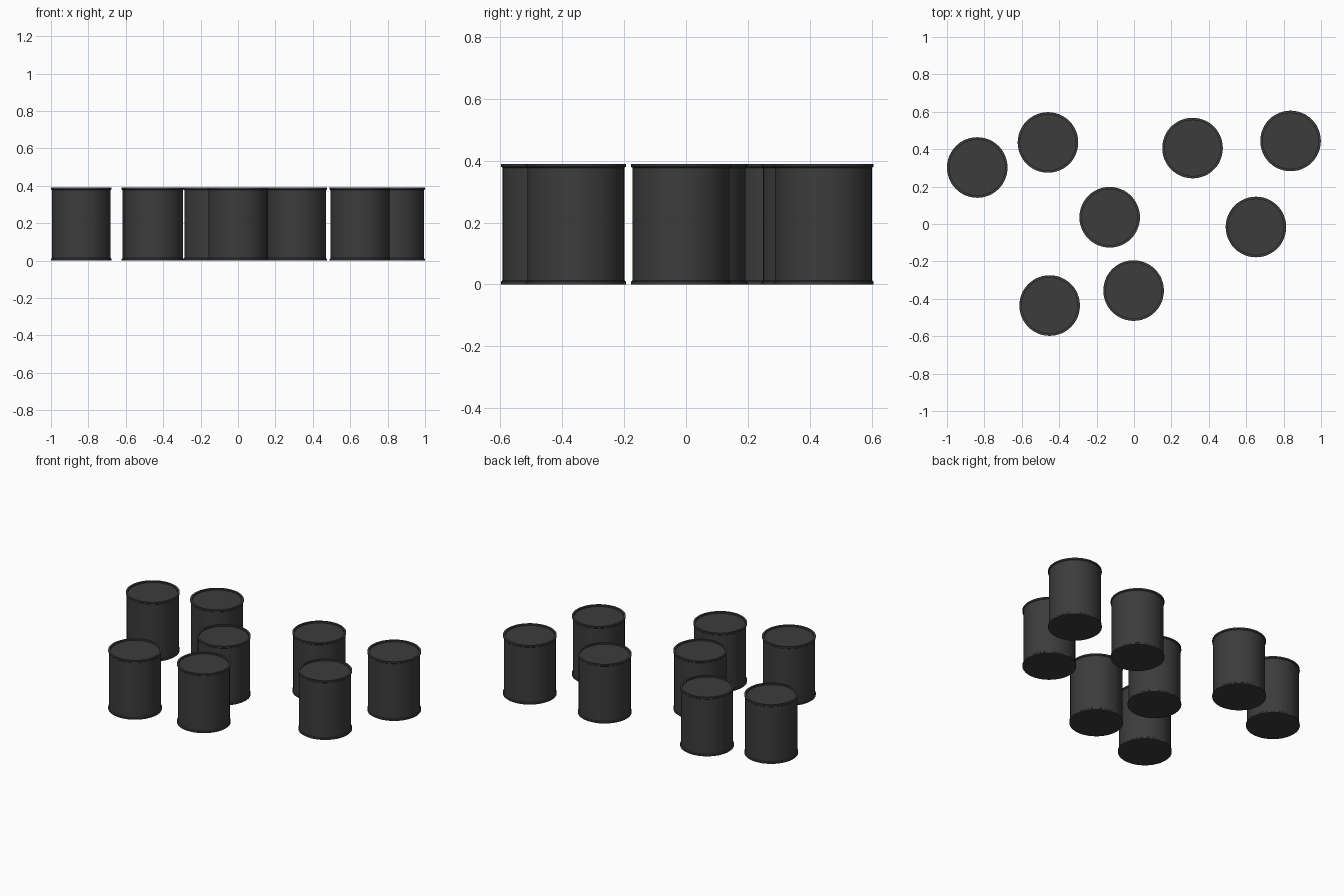
import bpy, bmesh, math

cube = bpy.data.objects.get("Cube")
if cube:
    bpy.data.objects.remove(cube)

# Dark painted metal
metal = bpy.data.materials.new("dark_grey_metal")
metal.use_nodes = True
colour = (0.045, 0.045, 0.045, 1)
metal.diffuse_color = colour
bsdf = metal.node_tree.nodes["Principled BSDF"]
bsdf.inputs["Base Color"].default_value = colour
bsdf.inputs["Roughness"].default_value = 0.6

SIDES = 48
HEIGHT = 0.39
RIM, BODY, LID = 0.162, 0.157, 0.149

# Half section of a drum: flat base, lower rim, wall, upper rim, sunken lid
PROFILE = [
    (RIM, 0), (RIM, 0.009), (BODY, 0.013),
    (BODY, HEIGHT - 0.013), (RIM, HEIGHT - 0.009), (RIM, HEIGHT),
    (LID, HEIGHT), (LID, HEIGHT - 0.009),
]


def drum_mesh():
    bm = bmesh.new()
    rings = []
    for radius, z in PROFILE:
        ring = []
        for i in range(SIDES):
            a = math.tau * i / SIDES
            ring.append(bm.verts.new((radius * math.cos(a), radius * math.sin(a), z)))
        rings.append(ring)
    for low, high in zip(rings, rings[1:]):
        for i in range(SIDES):
            j = (i + 1) % SIDES
            bm.faces.new((low[i], low[j], high[j], high[i]))
    bm.faces.new(rings[0][::-1])
    bm.faces.new(rings[-1])
    bmesh.ops.recalc_face_normals(bm, faces=bm.faces)
    mesh = bpy.data.meshes.new("drum")
    bm.to_mesh(mesh)
    bm.free()
    mesh.materials.append(metal)
    return mesh


# Scattered group of identical drums
POSITIONS = [
    (-0.838, 0.302), (-0.46, 0.436), (0.313, 0.406), (0.837, 0.444),
    (-0.13, 0.036), (0.652, -0.016), (-0.451, -0.436), (-0.002, -0.356),
]
mesh = drum_mesh()
drums = []
for n, (x, y) in enumerate(POSITIONS, 1):
    drum = bpy.data.objects.new(f"drum_{n}", mesh)
    drum.location = (x, y, 0)
    bpy.context.collection.objects.link(drum)
    drums.append(drum)

# Smooth walls with crisp rims
bpy.ops.object.select_all(action="DESELECT")
drums[0].select_set(True)
bpy.context.view_layer.objects.active = drums[0]
bpy.ops.object.shade_smooth_by_angle(angle=math.radians(30))
